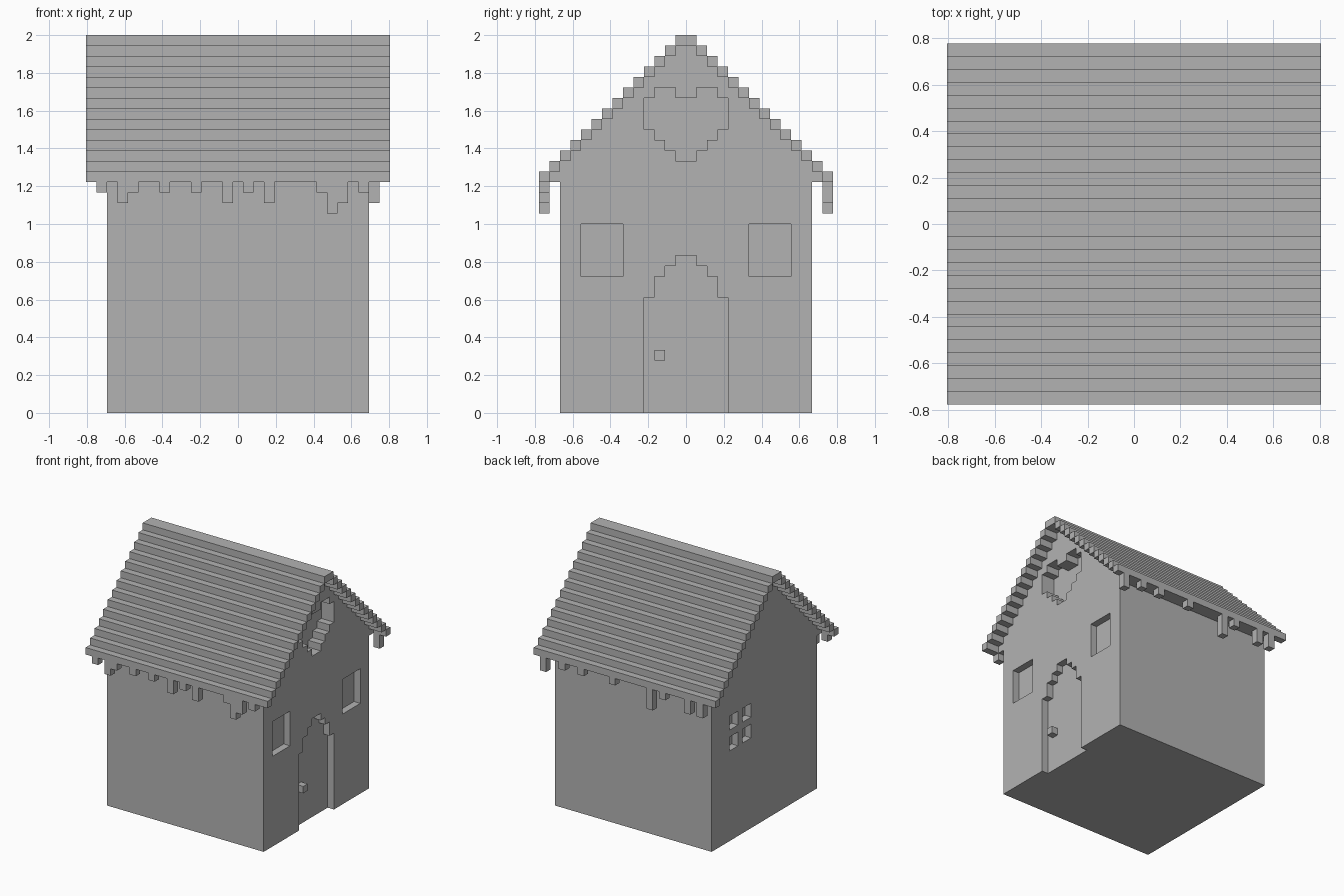
import bpy
import bmesh

cube = bpy.data.objects.get("Cube")
if cube:
    bpy.data.objects.remove(cube, do_unlink=True)

U = 1 / 18          # size of one building block
WALL = 12.5         # half width of the walls, in blocks
EAVE = 14.5         # half width of the roof, in blocks

grey = bpy.data.materials.new("stone grey")
grey.use_nodes = True
grey.diffuse_color = (0.45, 0.45, 0.45, 1)
grey.node_tree.nodes["Principled BSDF"].inputs["Base Color"].default_value = grey.diffuse_color


def prism(bm, outline, x0, x1):
    """Extrude a (y, z) outline along x, measured in blocks."""
    verts = [bm.verts.new((x0 * U, y * U, z * U)) for y, z in outline]
    face = bm.faces.new(verts)
    moved = bmesh.ops.extrude_face_region(bm, geom=[face])["geom"]
    moved = [v for v in moved if isinstance(v, bmesh.types.BMVert)]
    bmesh.ops.translate(bm, verts=moved, vec=((x1 - x0) * U, 0, 0))


def box(bm, x0, x1, y0, y1, z0, z1):
    prism(bm, [(y0, z0), (y1, z0), (y1, z1), (y0, z1)], x0, x1)


def mirrored(half):
    return half + [(-y, z) for y, z in reversed(half)]


def finish(bm, name):
    bmesh.ops.recalc_face_normals(bm, faces=bm.faces)
    mesh = bpy.data.meshes.new(name)
    bm.to_mesh(mesh)
    bm.free()
    mesh.materials.append(grey)
    obj = bpy.data.objects.new(name, mesh)
    bpy.context.collection.objects.link(obj)
    return obj


# Walls with stepped gables
half = [(12, 0), (12, 22), (13, 22)]
for k in range(13, 0, -1):
    half += [(k, 36 - k), (k - 1, 36 - k)]
bm = bmesh.new()
prism(bm, mirrored(half[:-1]), -WALL, WALL)
walls = finish(bm, "walls")

# Recesses: door, heart, two windows, and a four-pane window on the far side
bm = bmesh.new()
door = [(4, -1), (4, 11), (3, 11), (3, 13), (2, 13), (2, 14), (1, 14), (1, 15)]
prism(bm, mirrored(door), WALL - 1, WALL + 1)
heart = [(1, 24), (1, 25), (2, 25), (2, 26), (3, 26), (3, 27), (4, 27),
         (4, 30), (3, 30), (3, 31), (1, 31), (1, 30)]
prism(bm, mirrored(heart), WALL - 2, WALL + 1)
for y in (-10, 6):
    box(bm, WALL - 1, WALL + 1, y, y + 4, 13, 18)
for y in (3, 6):
    for z in (13, 16):
        box(bm, -WALL - 1, -WALL + 1, y, y + 2, z, z + 2)
cutter = finish(bm, "recess_cutter")
cutter.hide_render = True
cutter.hide_viewport = True
cutter.display_type = 'WIRE'
cut = walls.modifiers.new("recesses", 'BOOLEAN')
cut.operation = 'DIFFERENCE'
cut.solver = 'EXACT'
cut.object = cutter

# Door knob
bm = bmesh.new()
box(bm, WALL - 1, WALL, -3, -2, 5, 6)
finish(bm, "door_knob")

# Stepped roof: one ridge beam and a row of beams down each side
bm = bmesh.new()
box(bm, -EAVE, EAVE, -1, 1, 35, 36)
for k in range(2, 15):
    for y in (k - 1, -k):
        box(bm, -EAVE, EAVE, y, y + 1, 36 - k, 37 - k)
finish(bm, "roof")

# Icicles under the eaves: column from the -x end -> length
front = {1: 1, 3: 2, 4: 1, 7: 1, 10: 1, 13: 2, 15: 1, 17: 2, 22: 1, 23: 3, 24: 2, 26: 1}
back = {2: 2, 4: 2, 8: 1, 10: 3, 16: 1, 21: 1, 24: 1, 27: 2}
for name, y, lengths in (("front_icicles", -14, front), ("back_icicles", 13, back)):
    bm = bmesh.new()
    for i, length in lengths.items():
        box(bm, i - EAVE, i + 1 - EAVE, y, y + 1, 22 - length, 22)
    finish(bm, name)
